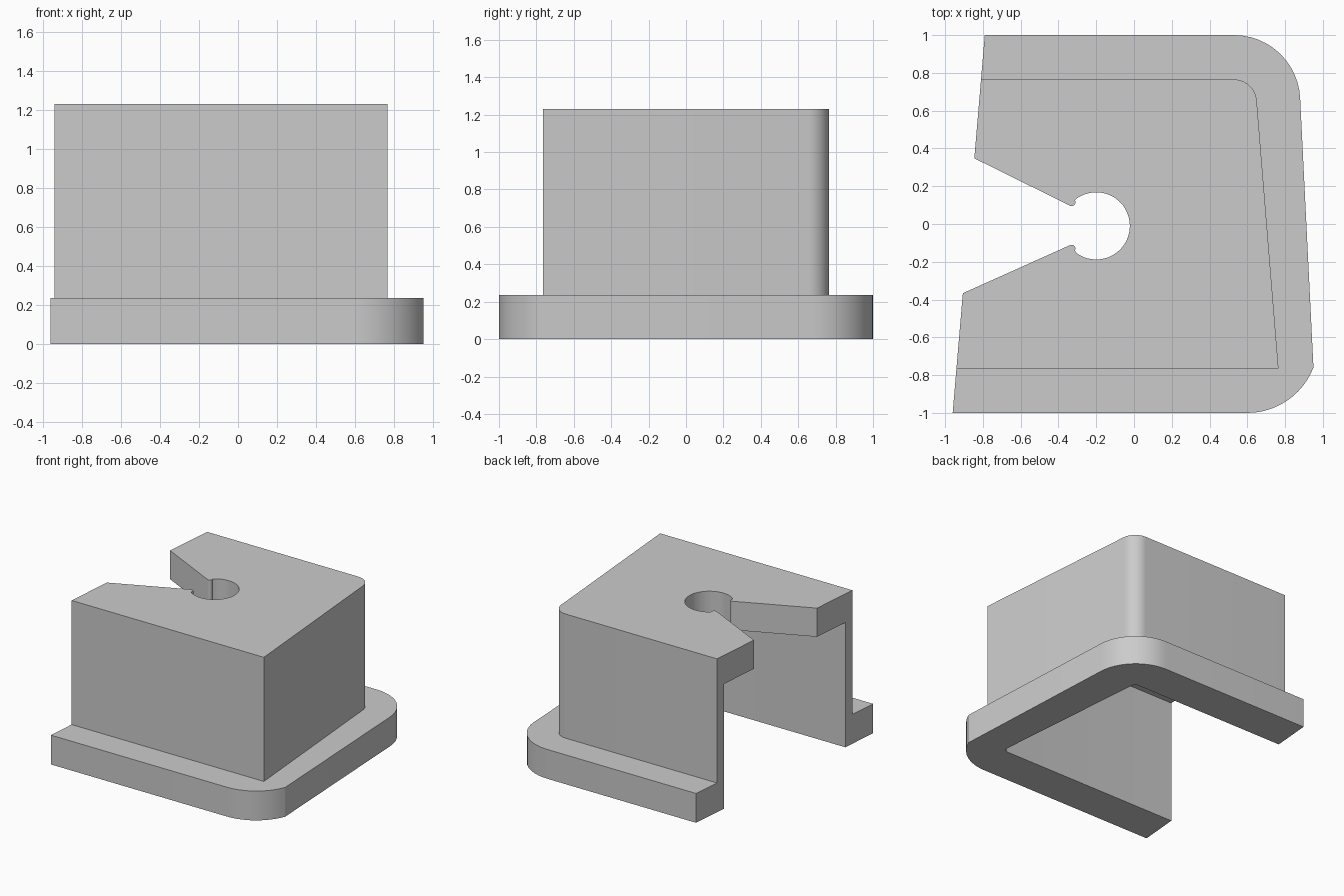
import bpy, bmesh
from math import cos, sin, radians

cube = bpy.data.objects.get("Cube")
if cube:
    bpy.data.objects.remove(cube, do_unlink=True)

grey = bpy.data.materials.new("plain grey")
grey.use_nodes = True
colour = (0.6, 0.6, 0.6, 1)
grey.diffuse_color = colour
grey.node_tree.nodes["Principled BSDF"].inputs["Base Color"].default_value = colour


def arc(cx, cy, r, start, end, steps=12):
    angles = [radians(start + (end - start) * i / steps) for i in range(steps + 1)]
    return [(cx + r * cos(a), cy + r * sin(a)) for a in angles]


def prism(name, outline, low, high):
    """Extrude a flat outline from one height to another."""
    bm = bmesh.new()
    base = bm.faces.new([bm.verts.new((x, y, low)) for x, y in outline])
    top = bmesh.ops.extrude_face_region(bm, geom=[base])["geom"]
    verts = [v for v in top if isinstance(v, bmesh.types.BMVert)]
    bmesh.ops.translate(bm, verts=verts, vec=(0, 0, high - low))
    bmesh.ops.recalc_face_normals(bm, faces=bm.faces)
    mesh = bpy.data.meshes.new(name)
    bm.to_mesh(mesh)
    bm.free()
    mesh.materials.append(grey)
    obj = bpy.data.objects.new(name, mesh)
    bpy.context.collection.objects.link(obj)
    return obj


def combine(target, tool, operation):
    """Apply a boolean and discard the tool object."""
    mod = target.modifiers.new(operation, "BOOLEAN")
    mod.operation, mod.object, mod.solver = operation, tool, "EXACT"
    bpy.context.view_layer.objects.active = target
    bpy.ops.object.modifier_apply(modifier=mod.name)
    bpy.data.objects.remove(tool, do_unlink=True)


FAR = -1.3          # overshoot past the slanted open end
FLANGE_TOP, PLATE_BOTTOM, TOP = 0.235, 1.0, 1.23

# Wide base flange with two rounded corners
flange = [(FAR, -1)] + arc(0.6, -0.625, 0.375, -90, -21) \
    + arc(0.53, 0.65, 0.35, 3, 90) + [(FAR, 1)]
cover = prism("flanged_cover", flange, 0, FLANGE_TOP)

# Upright box body
body = [(FAR, -0.765), (0.765, -0.765)] + arc(0.53, 0.645, 0.12, 5, 90) + [(FAR, 0.765)]
combine(cover, prism("body", body, 0.1, TOP), "UNION")

# Hollow interior, open below and at the end
cavity = [(FAR - 0.1, -0.685)] + arc(0.638, -0.645, 0.04, -90, 5) \
    + arc(0.53, 0.645, 0.04, 5, 90) + [(FAR - 0.1, 0.685)]
combine(cover, prism("cavity", cavity, -0.1, PLATE_BOTTOM), "DIFFERENCE")

# Tapered slot with rounded lips leading into a round hole
slot = [(-1.4, -0.588)] + arc(-0.33, -0.13, 0.02, 115, -30) \
    + arc(-0.2, -0.01, 0.178, -126, 126, 40) \
    + arc(-0.33, 0.115, 0.02, 30, -115) + [(-1.4, 0.622)]
combine(cover, prism("slot", slot, 0.9, 1.4), "DIFFERENCE")

# Slanted trim of the open end
trim = [(-1.6, -1.2), (-0.977, -1.2), (-0.773, 1.2), (-1.6, 1.2)]
combine(cover, prism("end_trim", trim, -0.2, 1.5), "DIFFERENCE")

# Smooth curves, crisp edges
bpy.ops.object.select_all(action="DESELECT")
cover.select_set(True)
bpy.context.view_layer.objects.active = cover
bpy.ops.object.shade_smooth_by_angle(angle=radians(20))
